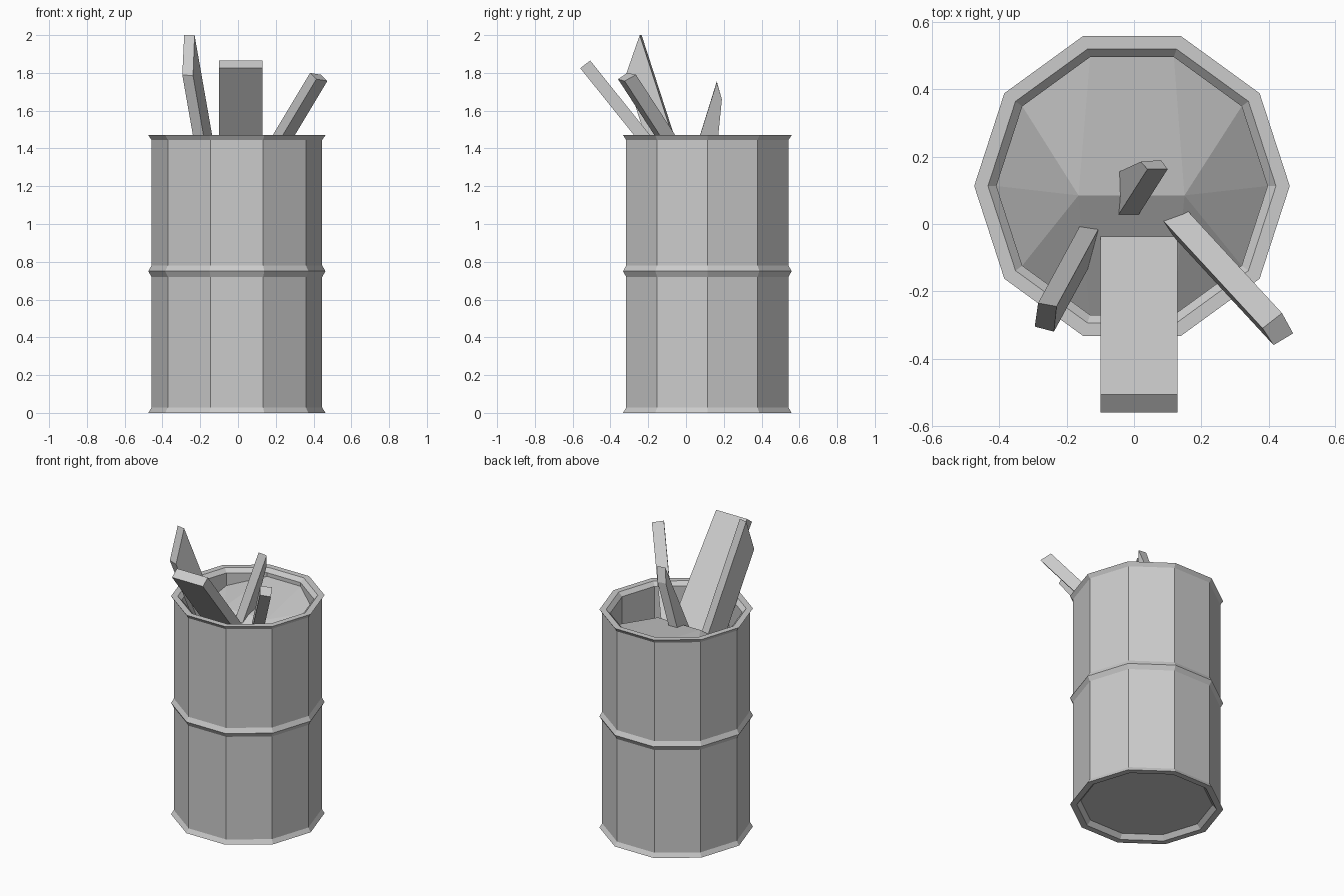
import bpy, bmesh
from math import cos, sin, radians
from mathutils import Vector

if "Cube" in bpy.data.objects:
    bpy.data.objects.remove(bpy.data.objects["Cube"])

CX, CY, SIDES = -0.006, 0.113, 10


def ring_point(r, z, k):
    a = radians(360 / SIDES * k)
    return (CX + r * cos(a), CY + r * sin(a), z)


def add_object(name, verts, faces):
    mesh = bpy.data.meshes.new(name)
    bm = bmesh.new()
    vs = [bm.verts.new(v) for v in verts]
    for f in faces:
        bm.faces.new([vs[i] for i in f])
    bmesh.ops.recalc_face_normals(bm, faces=bm.faces)
    bm.to_mesh(mesh)
    bm.free()
    obj = bpy.data.objects.new(name, mesh)
    bpy.context.collection.objects.link(obj)
    return obj


def board(name, top, bottom):
    """Six-sided board between a top quad and a bottom quad."""
    faces = [(0, 1, 2, 3), (7, 6, 5, 4)]
    faces += [(i, (i + 1) % 4, (i + 1) % 4 + 4, i + 4) for i in range(4)]
    return add_object(name, list(top) + list(bottom), faces)


def straight_board(name, top, down):
    return board(name, top, [Vector(p) + Vector(down) for p in top])


# Barrel: closed wall profile (radius, height), underside to inner wall
profile = [(0.403, 0.03), (0.428, 0.0), (0.469, 0.0), (0.452, 0.028),
           (0.452, 0.72), (0.469, 0.75), (0.452, 0.78), (0.452, 1.445),
           (0.469, 1.47), (0.428, 1.47), (0.403, 1.445), (0.403, 1.08)]
verts = [ring_point(r, z, k) for r, z in profile for k in range(SIDES)]
faces = [tuple(range(SIDES))]
for row in range(len(profile) - 1):
    for k in range(SIDES):
        a, b = row * SIDES + k, row * SIDES + (k + 1) % SIDES
        faces.append((a, b, b + SIDES, a + SIDES))
add_object("barrel", verts, faces)

# Filling: heaped at the back, falling to the front from a short ridge
heights = [1.25, 1.36, 1.42, 1.42, 1.36, 1.25, 1.19, 1.13, 1.13, 1.19]
verts = [ring_point(0.403, z, k) for k, z in enumerate(heights)]
verts += [(0.15, 0.085, 1.36), (-0.165, 0.085, 1.36)]
faces = [(10, k % 10, (k + 1) % 10) for k in (8, 9, 0, 1)]
faces += [(11, k, k + 1) for k in range(3, 7)]
faces += [(10, 2, 3, 11), (11, 7, 8, 10)]
filling = add_object("filling", verts, faces)
if filling.data.polygons[0].normal.z < 0:
    filling.data.flip_normals()

# Wide board leaning forward over the rim
straight_board("wide_board",
               [(-0.10, -0.56, 1.825), (0.13, -0.56, 1.825),
                (0.13, -0.507, 1.865), (-0.10, -0.507, 1.865)],
               (0, 0.53, -0.66))

# Square stick leaning to the right
straight_board("right_stick",
               [(0.415, -0.36, 1.767), (0.473, -0.325, 1.757),
                (0.44, -0.265, 1.79), (0.382, -0.31, 1.80)],
               (-0.36, 0.39, -0.60))

# Tall stick with a slanted tip on the left
straight_board("left_stick",
               [(-0.285, -0.235, 2.0), (-0.23, -0.245, 2.0),
                (-0.238, -0.32, 1.785), (-0.295, -0.305, 1.79)],
               (0.13, 0.24, -0.74))

# Short tapered stake at the back
board("back_stake",
      [(0.04, 0.163, 1.755), (0.10, 0.163, 1.75),
       (0.08, 0.19, 1.66), (0.02, 0.185, 1.66)],
      [(-0.07, -0.01, 1.2), (-0.01, -0.01, 1.2),
       (-0.02, 0.144, 1.2), (-0.08, 0.139, 1.2)])
